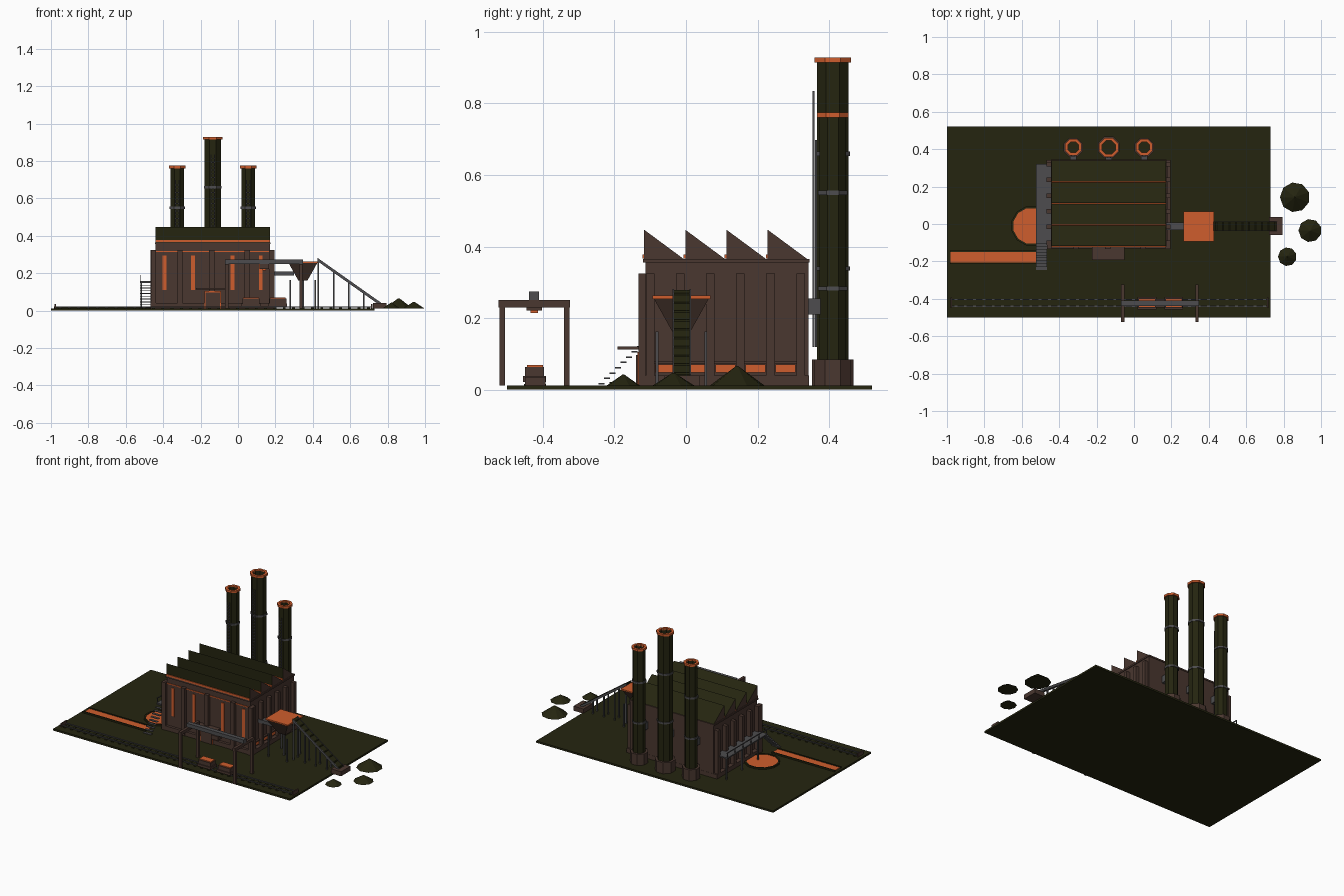
import bpy, bmesh, math
from mathutils import Matrix, Vector

if "Cube" in bpy.data.objects:
    bpy.data.objects.remove(bpy.data.objects["Cube"])


def material(name, rgb):
    m = bpy.data.materials.new(name)
    m.diffuse_color = (*rgb, 1)
    m.use_nodes = True
    m.node_tree.nodes["Principled BSDF"].inputs["Base Color"].default_value = m.diffuse_color
    return m


GREEN = material("dark olive", (0.018, 0.018, 0.005))
BROWN = material("dark brown", (0.068, 0.038, 0.029))
GREY = material("steel grey", (0.075, 0.073, 0.077))
ORANGE = material("molten orange", (0.62, 0.11, 0.026))


def finish(bm, name, *mats):
    bmesh.ops.recalc_face_normals(bm, faces=bm.faces)
    me = bpy.data.meshes.new(name)
    bm.to_mesh(me)
    bm.free()
    for m in mats:
        me.materials.append(m)
    ob = bpy.data.objects.new(name, me)
    bpy.context.collection.objects.link(ob)
    return ob


def boxes(name, mat, *specs):
    """One object of boxes, each given as x0, x1, y0, y1, z0, z1."""
    bm = bmesh.new()
    for x0, x1, y0, y1, z0, z1 in specs:
        mtx = Matrix.Translation(((x0 + x1) / 2, (y0 + y1) / 2, (z0 + z1) / 2))
        mtx = mtx @ Matrix.Diagonal((x1 - x0, y1 - y0, z1 - z0, 1))
        bmesh.ops.create_cube(bm, size=1, matrix=mtx)
    return finish(bm, name, mat)


def lathe(name, mat, x, y, profile, sides=8, closed=False):
    """Faceted turned part; radii are measured to the flats."""
    bm = bmesh.new()
    k = 1 / math.cos(math.pi / sides)
    rings = [[bm.verts.new((x + r * k * math.cos((i + .5) * math.tau / sides),
                            y + r * k * math.sin((i + .5) * math.tau / sides), z))
              for i in range(sides)] for r, z in profile]
    pairs = list(zip(rings, rings[1:] + rings[:1]))
    for a, b in pairs if closed else pairs[:-1]:
        for i in range(sides):
            j = (i + 1) % sides
            bm.faces.new((a[i], a[j], b[j], b[i]))
    if not closed:
        bm.faces.new(rings[0])
        bm.faces.new(rings[-1])
    return finish(bm, name, mat)


def ring(name, mat, x, y, r0, r1, z0, z1, sides=8):
    lathe(name, mat, x, y, [(r0, z0), (r1, z0), (r1, z1), (r0, z1)], sides, True)


def prism(name, mats, profile, axis, lo, hi, rule=None):
    """Extrude a 2D outline along x (outline in y,z) or y (outline in x,z)."""
    bm = bmesh.new()
    f = bm.faces.new([bm.verts.new((lo, a, b) if axis == 'x' else (a, lo, b)) for a, b in profile])
    d = Vector((hi - lo, 0, 0)) if axis == 'x' else Vector((0, hi - lo, 0))
    g = bmesh.ops.extrude_face_region(bm, geom=[f])
    bmesh.ops.translate(bm, vec=d, verts=[v for v in g['geom'] if isinstance(v, bmesh.types.BMVert)])
    bmesh.ops.recalc_face_normals(bm, faces=bm.faces)
    if rule:
        for face in bm.faces:
            face.material_index = rule(face.normal)
    return finish(bm, name, *mats)


G = 0.012  # ground level
boxes("ground_slab", GREEN, (-1, 0.73, -0.5, 0.52, 0, G))

# Main hall with pilasters
boxes("hall_walls", BROWN, (-0.44, 0.17, -0.113, 0.342, G, 0.355),
      (-0.445, 0.175, -0.12, 0.345, 0.355, 0.365))
side_y = [-0.1 + 0.084 * i for i in range(6)]
pil = [(x0, x1, y - 0.012, y + 0.012, G, 0.325) for y in side_y
       for x0, x1 in ((-0.467, -0.44), (0.17, 0.194))]
pil += [(x - 0.014, x + 0.014, -0.133, -0.113, G, 0.325) for x in (-0.452, -0.31, -0.14, 0.05, 0.18)]
boxes("pilasters", BROWN, *pil)
boxes("wall_plinth", BROWN, (-0.467, 0.194, -0.13, 0.343, G, 0.04))

# Saw-tooth roof: gables brown, slopes olive
for i in range(4):
    y = -0.117 + 0.115 * i
    prism(f"roof_tooth_{i}", [GREEN, BROWN], [(y, 0.362), (y, 0.447), (y + 0.115, 0.362)], 'x',
          -0.44, 0.17, lambda n: 1 if abs(n.x) > 0.9 else 0)
    boxes(f"roof_glow_strip_{i}", ORANGE, (-0.44, 0.17, y - 0.005, y, 0.366, 0.378))

# Glowing windows
boxes("front_windows", ORANGE, *[(x - 0.01, x + 0.01, -0.118, -0.112, 0.11, 0.295)
                                 for x in (-0.393, -0.24, -0.03, 0.122)])
boxes("front_trim", ORANGE, (-0.44, 0.17, -0.117, -0.112, 0.313, 0.319))
mid_y = [y + 0.042 for y in side_y[:5]]
boxes("side_windows", ORANGE, *[(0.17, 0.176, y - 0.028, y + 0.028, 0.048, 0.071) for y in mid_y])
boxes("side_window_lintels", BROWN, *[(0.17, 0.182, y - 0.03, y + 0.03, 0.072, 0.08) for y in mid_y])

# Entrance door and canopy
boxes("door_glow", ORANGE, (-0.18, -0.09, -0.135, -0.13, G, 0.105))
boxes("door", BROWN, (-0.173, -0.097, -0.139, -0.134, G, 0.097))
boxes("door_canopy", BROWN, (-0.225, -0.05, -0.192, -0.113, 0.112, 0.121))

# Chimneys
for n, x, r, h in (("left", -0.325, 0.037, 0.775), ("middle", -0.135, 0.044, 0.928), ("right", 0.055, 0.037, 0.775)):
    y = 0.41
    lathe(f"chimney_base_{n}", BROWN, x, y, [(r + 0.014, G), (r + 0.014, 0.085)])
    lathe(f"chimney_stack_{n}", GREEN, x, y,
          [(r, 0.085), (r, h - 0.008), (r - 0.008, h - 0.008), (r - 0.008, h - 0.1)])
    ring(f"chimney_cap_{n}", ORANGE, x, y, r - 0.008, r + 0.007, h - 0.014, h)
    for k, f in enumerate((0.365, 0.71)):
        ring(f"chimney_band_{n}_{k}", GREY, x, y, r - 0.002, r + 0.004, h * f - 0.006, h * f + 0.006)
    fy, top = y - r - 0.012, h * 0.9
    boxes(f"chimney_ladder_{n}", GREY,
          *[(x + s - 0.002, x + s + 0.002, fy, fy + 0.005, 0.12, top) for s in (-0.009, 0.009)],
          *[(x - 0.009, x + 0.009, fy, fy + 0.004, 0.13 + 0.02 * i, 0.134 + 0.02 * i)
            for i in range(int((top - 0.13) / 0.02))])
    boxes(f"flue_duct_{n}", GREY, (x - 0.018, x + 0.018, 0.335, y - r + 0.005, 0.21, 0.255))

# Left walkway, railing, brackets and stairs
boxes("walkway_deck", GREY, (-0.525, -0.44, -0.1, 0.32, 0.15, 0.158))
posts = [-0.095 + 0.082 * i for i in range(6)]
boxes("walkway_railing", GREY, (-0.525, -0.52, -0.1, 0.32, 0.185, 0.19),
      *[(-0.525, -0.52, y - 0.002, y + 0.002, 0.155, 0.188) for y in posts])
boxes("walkway_supports", GREY, *[(-0.52, -0.512, y - 0.004, y + 0.004, G, 0.15) for y in posts[1::2]])
boxes("stairs", GREY, *[(-0.523, -0.465, -0.245 + 0.0155 * i, -0.228 + 0.0155 * i,
                         0.015 + 0.0148 * i, 0.019 + 0.0148 * i) for i in range(10)])

# Molten pool and casting channel
ring("pool_rim", GREEN, -0.55, -0.01, 0.094, 0.104, G, 0.022, 12)
lathe("molten_pool", ORANGE, -0.55, -0.01, [(0.095, G), (0.095, 0.018)], 12)
boxes("channel_curbs", GREEN, (-0.985, -0.525, -0.15, -0.142, G, 0.022),
      (-0.985, -0.525, -0.214, -0.206, G, 0.022))
boxes("molten_channel", ORANGE, (-0.98, -0.525, -0.206, -0.15, G, 0.017))

# Railway with sleepers and buffers
boxes("rails", GREY, *[(-0.975, 0.715, y - 0.003, y + 0.003, 0.016, 0.022) for y in (-0.44, -0.403)])
boxes("sleepers", GREEN, *[(-0.96 + 0.05 * i, -0.945 + 0.05 * i, -0.452, -0.391, G, 0.016) for i in range(34)])
boxes("buffers", BROWN, *[(x, x + 0.008, -0.45, -0.393, G, 0.035) for x in (-0.98, 0.71)])

# Ladle carts
for i, x in enumerate((0.07, 0.213)):
    boxes(f"cart_{i}", BROWN, (x - 0.05, x + 0.05, -0.456, -0.391, 0.022, 0.038),
          (x - 0.045, x + 0.045, -0.45, -0.397, 0.038, 0.064))
    boxes(f"cart_load_{i}", ORANGE, (x - 0.042, x + 0.042, -0.444, -0.4, 0.064, 0.069))

# Gantry crane
for i, x in enumerate((-0.06, 0.337)):
    boxes(f"gantry_frame_{i}", BROWN, (x - 0.009, x + 0.009, -0.524, -0.324, 0.23, 0.25),
          *[(x - 0.009, x + 0.009, y - 0.008, y + 0.008, G, 0.232) for y in (-0.513, -0.333)])
boxes("gantry_bridge", GREY, (-0.069, 0.348, -0.438, -0.41, 0.25, 0.274))
boxes("crane_trolley", BROWN, (0.115, 0.165, -0.446, -0.402, 0.222, 0.25))
boxes("crane_hook", ORANGE, (0.13, 0.15, -0.434, -0.414, 0.214, 0.222))

# Hopper on legs, with duct to the hall
cx, cy = 0.347, -0.013
bm = bmesh.new()
bmesh.ops.create_cone(bm, cap_ends=True, segments=4, radius1=0.024 * 2 ** .5, radius2=0.077 * 2 ** .5, depth=0.095,
                      matrix=Matrix.Translation((cx, cy, 0.2075)) @ Matrix.Rotation(math.pi / 4, 4, 'Z'))
finish(bm, "hopper_funnel", BROWN)
boxes("hopper_top", ORANGE, (cx - 0.082, cx + 0.082, cy - 0.081, cy + 0.081, 0.254, 0.263))
boxes("hopper_legs", GREY, *[(cx + s * 0.067 - 0.004, cx + s * 0.067 + 0.004, cy + t * 0.068 - 0.004,
                              cy + t * 0.068 + 0.004, G, 0.163) for s in (-1, 1) for t in (-1, 1)])
boxes("hopper_outlet", GREY, (cx - 0.005, cx + 0.005, cy - 0.005, cy + 0.005, G, 0.162))
boxes("hopper_duct", GREY, (0.17, 0.3, -0.032, 0.008, 0.187, 0.21))

# Sloping conveyor
x0, z0, x1, z1 = 0.425, 0.272, 0.765, 0.032


def slope(x):
    return z0 + (z1 - z0) * (x - x0) / (x1 - x0)


def strip(name, mat, a, b, lo, hi):
    prism(name, [mat], [(x0, z0 + lo), (x1, z1 + lo), (x1, z1 + hi), (x0, z0 + hi)], 'y', a, b)


strip("conveyor_belt", GREEN, -0.034, 0.01, -0.004, 0.006)
strip("conveyor_side_front", GREY, -0.038, -0.034, -0.008, 0.01)
strip("conveyor_side_back", GREY, 0.01, 0.014, -0.008, 0.01)
boxes("conveyor_cleats", GREEN, *[(x - 0.003, x + 0.003, -0.034, 0.01, slope(x), slope(x) + 0.009)
                                  for x in [0.44 + 0.035 * i for i in range(10)]])
boxes("conveyor_posts", GREY, *[(x - 0.004, x + 0.004, y - 0.004, y + 0.004, 0.005, slope(x))
                                for x in (0.43, 0.513, 0.592, 0.673) for y in (-0.034, 0.01)])
boxes("conveyor_feed_box", BROWN, (0.722, 0.795, -0.06, 0.038, 0.01, 0.04))

# Ore heaps
for i, (x, y, r, h) in enumerate(((0.86, 0.143, 0.075, 0.066), (0.941, -0.035, 0.058, 0.047), (0.82, -0.175, 0.047, 0.042))):
    lathe(f"ore_heap_{i}", GREEN, x, y, [(r, 0.01), (r * 0.55, 0.01 + (h - 0.01) * 0.47), (0.003, h)], 9)
